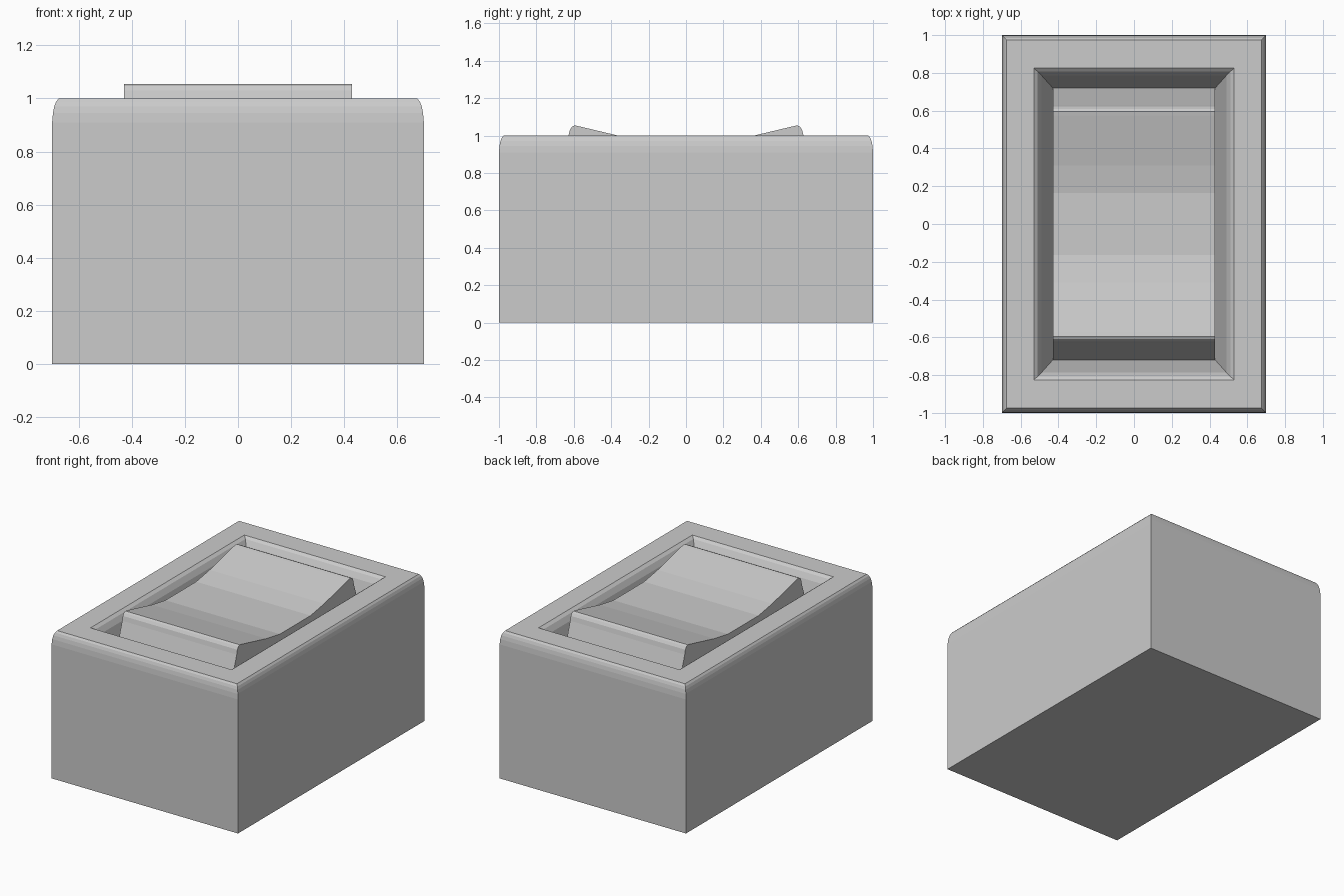
import bpy, bmesh

if "Cube" in bpy.data.objects:
    bpy.data.objects.remove(bpy.data.objects["Cube"])


def finish(name, bm):
    bmesh.ops.recalc_face_normals(bm, faces=bm.faces)
    mesh = bpy.data.meshes.new(name)
    bm.to_mesh(mesh)
    bm.free()
    obj = bpy.data.objects.new(name, mesh)
    bpy.context.collection.objects.link(obj)
    return obj


def bridge_rings(name, rings):
    """Skin a stack of vertex rings and cap both ends."""
    bm = bmesh.new()
    loops = [[bm.verts.new(p) for p in ring] for ring in rings]
    for a, b in zip(loops, loops[1:]):
        n = len(a)
        for i in range(n):
            j = (i + 1) % n
            bm.faces.new((a[i], a[j], b[j], b[i]))
    bm.faces.new(loops[0])
    bm.faces.new(loops[-1])
    return finish(name, bm)


def rectangle(hx, hy, z):
    return [(-hx, -hy, z), (hx, -hy, z), (hx, hy, z), (-hx, hy, z)]


# Housing: outer wall, softened top edge, rim, sloped recess and recess floor
housing_sections = [
    (0.70, 1.00, 0.0),
    (0.70, 1.00, 0.91),
    (0.697, 0.997, 0.945),
    (0.692, 0.992, 0.97),
    (0.685, 0.985, 0.988),
    (0.675, 0.975, 1.0),
    (0.53, 0.825, 1.0),
    (0.51, 0.807, 0.985),
    (0.49, 0.787, 0.95),
    (0.43, 0.72, 0.72),
]
bridge_rings("housing", [rectangle(*s) for s in housing_sections])

# Rocker: dished side profile, mirrored front to back and extruded across x
half_profile = [(0.72, 0.72), (0.628, 1.0), (0.621, 1.03), (0.61, 1.047),
                (0.595, 1.054), (0.575, 1.05), (0.31, 0.987), (0.165, 0.962)]
profile = half_profile + [(-y, z) for y, z in reversed(half_profile)]
bridge_rings("rocker", [[(x, y, z) for y, z in profile] for x in (-0.43, 0.43)])
